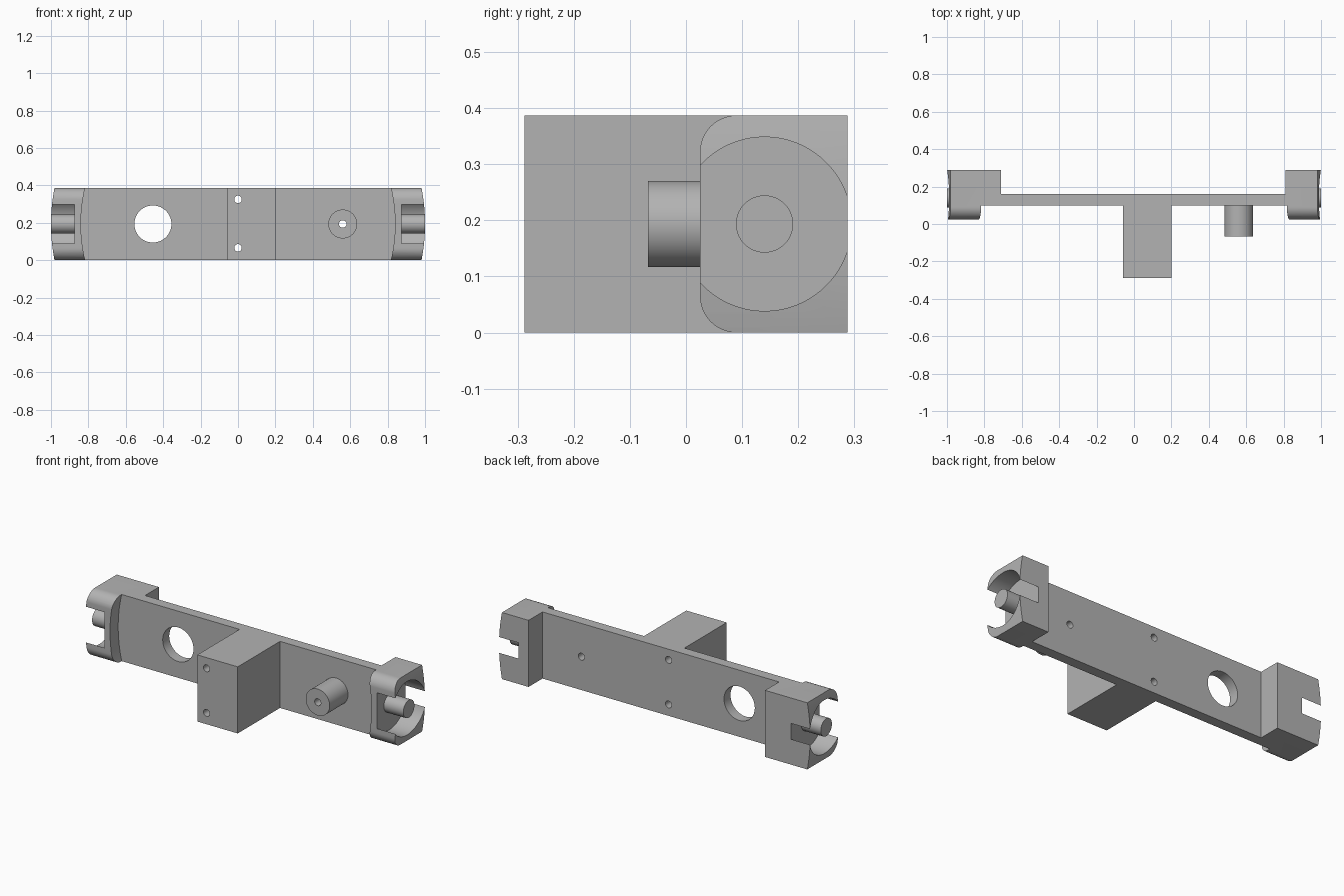
import bpy, bmesh, math
from mathutils import Vector

old = bpy.data.objects.get("Cube")
if old:
    bpy.data.objects.remove(old, do_unlink=True)

HEIGHT = 0.387
MID = HEIGHT / 2

grey = bpy.data.materials.new("plain grey")
grey.use_nodes = True
colour = (0.45, 0.45, 0.45, 1)
grey.diffuse_color = colour
grey.node_tree.nodes["Principled BSDF"].inputs["Base Color"].default_value = colour


def prism(name, points, direction):
    """Extrude a flat outline of 3D points along a direction."""
    bm = bmesh.new()
    face = bm.faces.new([bm.verts.new(p) for p in points])
    new = bmesh.ops.extrude_face_region(bm, geom=[face])["geom"]
    moved = [v for v in new if isinstance(v, bmesh.types.BMVert)]
    bmesh.ops.translate(bm, verts=moved, vec=direction)
    bmesh.ops.recalc_face_normals(bm, faces=bm.faces)
    mesh = bpy.data.meshes.new(name)
    bm.to_mesh(mesh)
    bm.free()
    mesh.materials.append(grey)
    obj = bpy.data.objects.new(name, mesh)
    bpy.context.collection.objects.link(obj)
    return obj


def rod(name, axis, start, end, centre, radius, sides=64):
    """Cylinder along x or y; centre holds the other two coordinates."""
    points = []
    for i in range(sides):
        a = 2 * math.pi * (i + 0.5) / sides
        u, z = centre[0] + radius * math.cos(a), centre[1] + radius * math.sin(a)
        points.append((start, u, z) if axis == "x" else (u, start, z))
    length = end - start
    return prism(name, points, Vector((length, 0, 0) if axis == "x" else (0, length, 0)))


def combine(obj, tool, operation):
    """Apply a boolean and remove the tool."""
    mod = obj.modifiers.new("shape", "BOOLEAN")
    mod.operation, mod.object, mod.solver = operation, tool, "EXACT"
    bpy.context.view_layer.objects.active = obj
    bpy.ops.object.modifier_apply(modifier=mod.name)
    bpy.data.objects.remove(tool, do_unlink=True)


# Thin bar with the square block standing out at the front
outline = [(-0.71, 0.16), (-0.71, 0.10), (-0.06, 0.10), (-0.06, -0.288),
           (0.20, -0.288), (0.20, 0.10), (0.81, 0.10), (0.81, 0.16)]
# The front skin of the bar reaches on to the curved heads
bar = prism("bar_and_block", [(x, y, 0) for x, y in outline], Vector((0, 0, HEIGHT)))

# Round post, then the holes through everything
combine(bar, rod("post", "y", -0.068, 0.13, (0.56, MID), 0.077), "UNION")
for x, z, r in [(-0.455, MID, 0.099), (0.56, MID, 0.02), (0, 0.066, 0.02), (0, 0.325, 0.02)]:
    combine(bar, rod("drill", "y", -0.5, 0.5, (x, z), r), "DIFFERENCE")
parts = [bar]

# End heads: rounded front corners, curved ends, round socket and centre pin
FRONT, BACK, ROUND = 0.025, 0.288, 0.065
for side, inner, name in [(-1, 0.71, "right"), (1, 0.81, "left")]:
    section = [(BACK, 0), (BACK, HEIGHT)]
    for z, start in [(HEIGHT - ROUND, 90), (ROUND, 180)]:
        for i in range(13):
            a = math.radians(start + 90 * i / 12)
            section.append((FRONT + ROUND + ROUND * math.cos(a), z + ROUND * math.sin(a)))
    head = prism(name + "_head", [(side * inner, y, z) for y, z in section],
                 Vector((side * (1.1 - inner), 0, 0)))
    combine(head, rod("outer", "y", -1, 1, (0, MID), 1.0, 256), "INTERSECT")
    combine(head, rod("inner", "y", -1, 0.10, (0, MID), 0.84, 256), "DIFFERENCE")
    combine(head, rod("socket", "x", side * 0.875, side * 1.2, (0.14, MID), 0.155, 96), "DIFFERENCE")
    pin = rod(name + "_pin", "x", side * 0.86, side, (0.14, MID), 0.051)
    parts += [head, pin]

# Smooth the round walls and keep the edges sharp
for obj in bpy.context.view_layer.objects:
    obj.select_set(obj in parts)
bpy.context.view_layer.objects.active = bar
bpy.ops.object.shade_smooth_by_angle(angle=math.radians(30))
